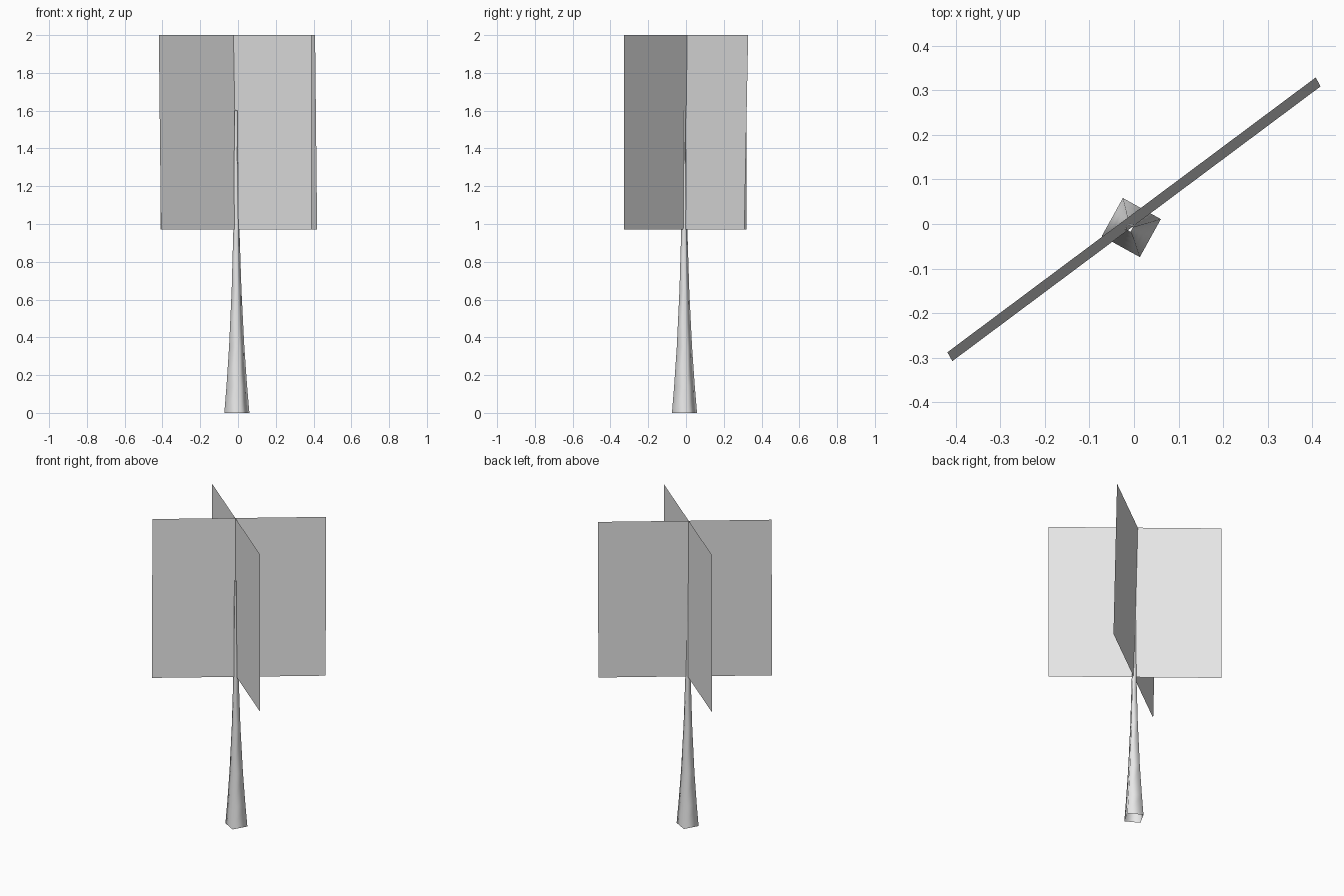
import bpy
import bmesh
from math import cos, sin, pi, radians

# Remove the default cube
cube = bpy.data.objects.get("Cube")
if cube:
    bpy.data.objects.remove(cube, do_unlink=True)

# Single shared material
grey = bpy.data.materials.new("light_grey")
grey.use_nodes = True
colour = (0.8, 0.8, 0.8, 1)
grey.diffuse_color = colour
grey.node_tree.nodes["Principled BSDF"].inputs["Base Color"].default_value = colour


def finish(name, bm, smooth=False):
    """Turn a bmesh into a named object with the shared material."""
    mesh = bpy.data.meshes.new(name)
    bm.to_mesh(mesh)
    bm.free()
    mesh.materials.append(grey)
    for poly in mesh.polygons:
        poly.use_smooth = smooth
    obj = bpy.data.objects.new(name, mesh)
    bpy.context.collection.objects.link(obj)
    return obj


def foliage_card(name, low_edge, high_edge, z_low=0.97, z_high=2.0):
    """Thin upright sheet between a lower and an upper edge."""
    bm = bmesh.new()
    low = [bm.verts.new((x, y, z_low)) for x, y in low_edge]
    high = [bm.verts.new((x, y, z_high)) for x, y in high_edge]
    bm.faces.new((low[0], low[1], high[1], high[0]))
    return finish(name, bm)


# Crossed foliage cards: one leans slightly, the other is upright
foliage_card("leaning_foliage_card",
             [(-0.408, -0.308), (0.419, 0.309)],
             [(-0.419, -0.288), (0.408, 0.329)])
upright_edge = [(-0.411, 0.32), (0.389, -0.328)]
foliage_card("upright_foliage_card", upright_edge, upright_edge)


# Trunk: open four-sided tube flaring towards the ground
SIDES = 4
TURN = radians(16)
profile = [(0, 0.069), (0.14, 0.057), (0.35, 0.042),
           (0.65, 0.027), (1.0, 0.016), (1.6, 0.008)]
bm = bmesh.new()
rings = []
for z, radius in profile:
    cx = -0.006 - 0.0025 * z
    cy = -0.008 - 0.001 * z
    rings.append([bm.verts.new((cx + radius * cos(TURN + 2 * pi * i / SIDES),
                                cy + radius * sin(TURN + 2 * pi * i / SIDES), z))
                  for i in range(SIDES)])
for lower, upper in zip(rings, rings[1:]):
    for i in range(SIDES):
        j = (i + 1) % SIDES
        bm.faces.new((lower[i], lower[j], upper[j], upper[i]))
finish("trunk", bm, smooth=True)
